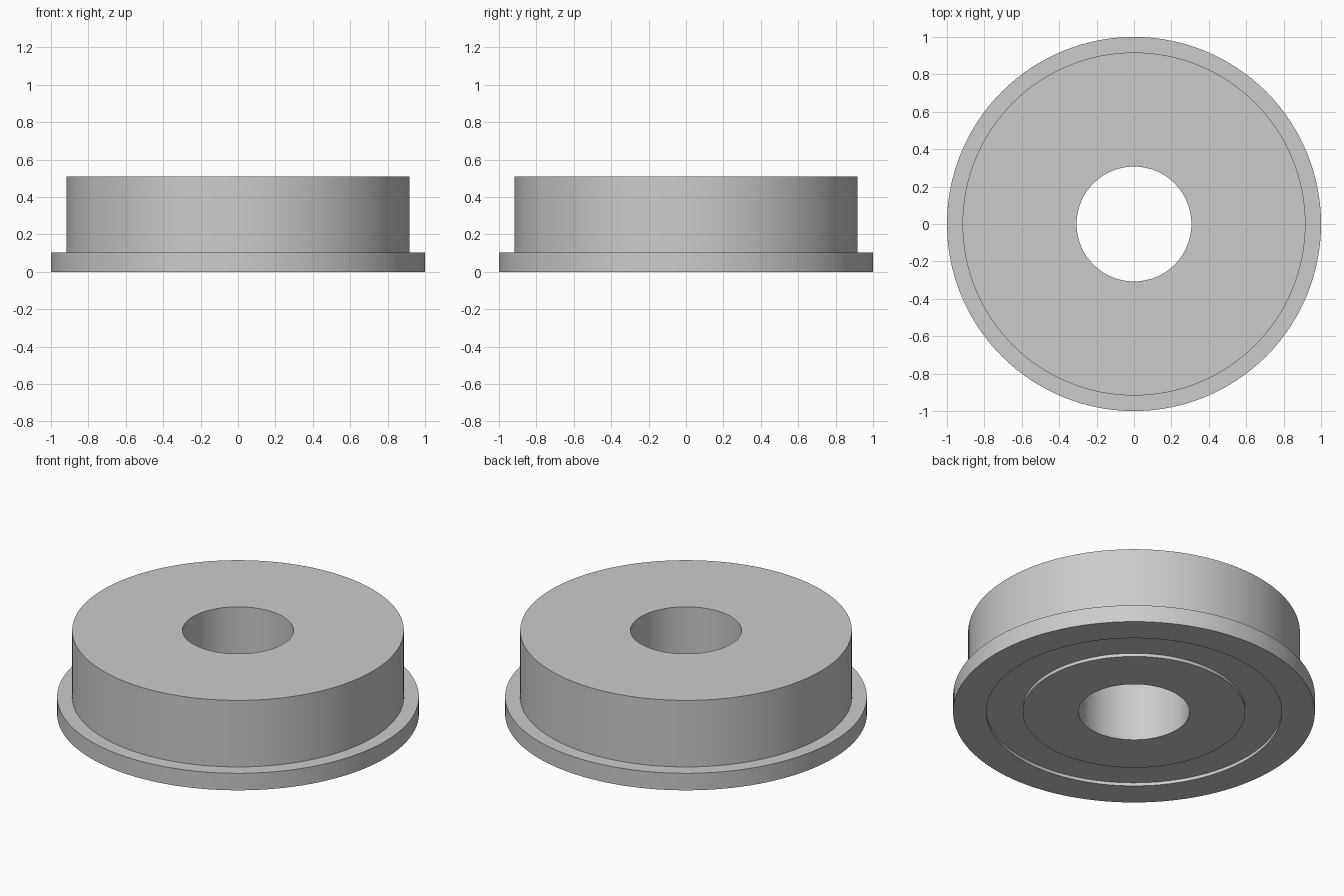
import bpy
import bmesh
import math
from mathutils import Matrix, Vector

if "Cube" in bpy.data.objects:
    bpy.data.objects.remove(bpy.data.objects["Cube"], do_unlink=True)

SEGMENTS = 128

grey = bpy.data.materials.new("plain_grey")
grey.use_nodes = True
colour = (0.6, 0.6, 0.6, 1.0)
grey.diffuse_color = colour
grey.node_tree.nodes["Principled BSDF"].inputs["Base Color"].default_value = colour


def lathe(name, profile, material):
    """Spin a closed (radius, height) profile around the z axis."""
    bm = bmesh.new()
    verts = [bm.verts.new((r, 0, z)) for r, z in profile]
    edges = [bm.edges.new((a, b)) for a, b in zip(verts, verts[1:] + verts[:1])]
    bmesh.ops.spin(bm, geom=verts + edges, cent=(0, 0, 0), axis=(0, 0, 1),
                   angle=math.tau, steps=SEGMENTS, use_merge=True)
    bmesh.ops.remove_doubles(bm, verts=bm.verts, dist=0.0001)
    bmesh.ops.recalc_face_normals(bm, faces=bm.faces)
    mesh = bpy.data.meshes.new(name)
    bm.to_mesh(mesh)
    bm.free()
    mesh.materials.append(material)
    obj = bpy.data.objects.new(name, mesh)
    bpy.context.collection.objects.link(obj)
    bpy.ops.object.select_all(action="DESELECT")
    obj.select_set(True)
    bpy.context.view_layer.objects.active = obj
    bpy.ops.object.shade_smooth_by_angle(angle=math.radians(30))
    return obj


# Main radii and heights
bore, hub, groove, body, flange = 0.307, 0.615, 0.817, 0.917, 1.0
groove_depth, flange_top, top = 0.02, 0.104, 0.51

# Flanged bushing with a through bore and a shallow ring groove underneath
lathe("flanged_bushing", [
    (bore, 0), (hub, 0),
    (hub, groove_depth), (groove, groove_depth),
    (groove, 0), (flange, 0),
    (flange, flange_top), (body, flange_top),
    (body, top), (bore, top),
], grey)
